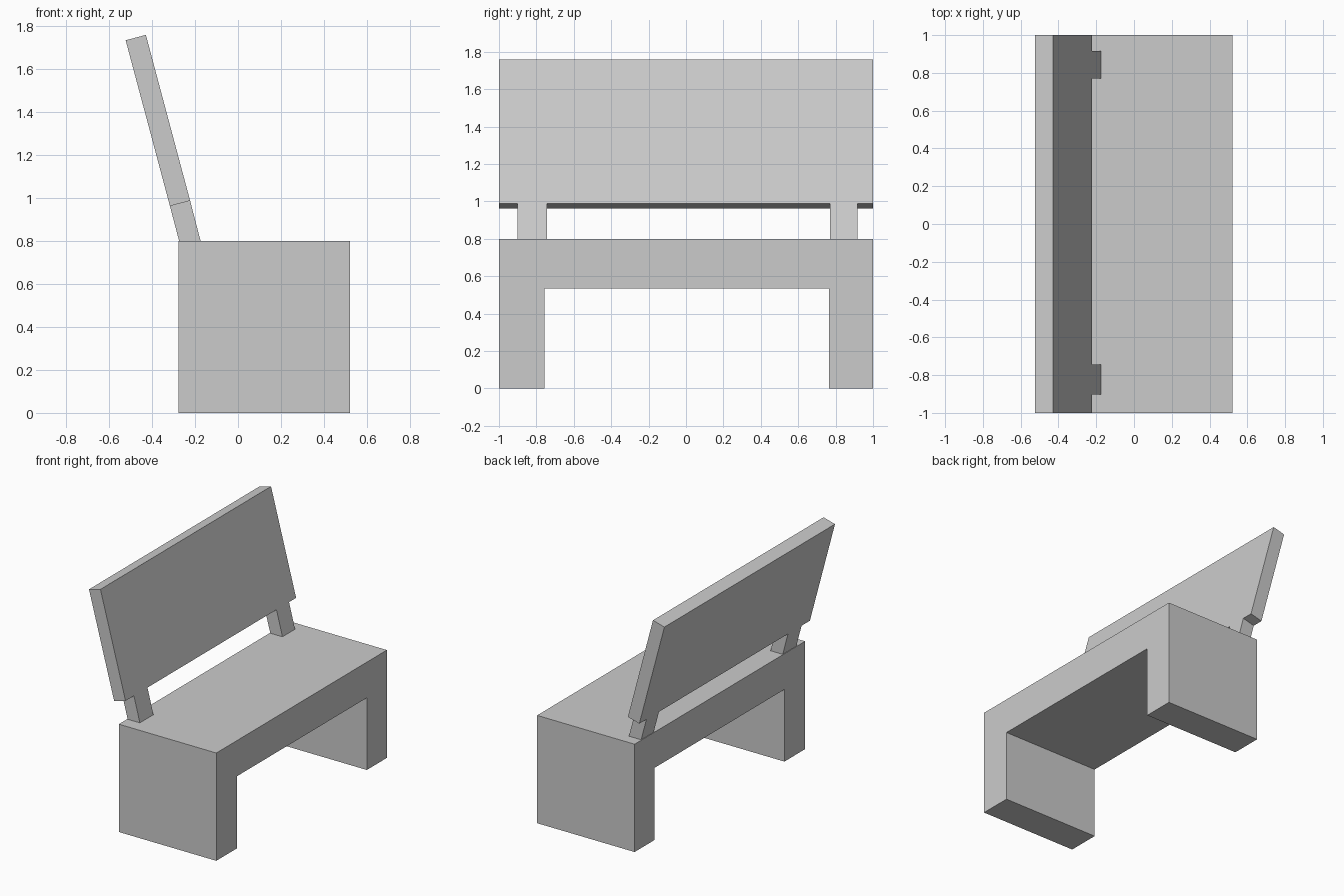
import bpy
import bmesh

if "Cube" in bpy.data.objects:
    bpy.data.objects.remove(bpy.data.objects["Cube"])


def slab(name, outline, front_x, back_x):
    """Join a front and a back copy of a (y, level) outline into a solid.
    front_x / back_x map each level to an (x, z) point."""
    bm = bmesh.new()
    rings = []
    for level_map in (front_x, back_x):
        ring = []
        for y, level in outline:
            x, z = level_map[level]
            ring.append(bm.verts.new((x, y, z)))
        rings.append(ring)
        bm.faces.new(ring)
    n = len(outline)
    for i in range(n):
        j = (i + 1) % n
        bm.faces.new((rings[0][i], rings[0][j], rings[1][j], rings[1][i]))
    bmesh.ops.recalc_face_normals(bm, faces=bm.faces)
    mesh = bpy.data.meshes.new(name)
    bm.to_mesh(mesh)
    bm.free()
    obj = bpy.data.objects.new(name, mesh)
    bpy.context.collection.objects.link(obj)
    return obj


# Seat and the two block legs as one arch
FLOOR, SOFFIT, TOP = 0.0, 0.535, 0.8
levels = (FLOOR, SOFFIT, TOP)
slab("seat_and_legs",
     [(-1, FLOOR), (-0.757, FLOOR), (-0.757, SOFFIT), (0.765, SOFFIT),
      (0.765, FLOOR), (1, FLOOR), (1, TOP), (-1, TOP)],
     {z: (0.522, z) for z in levels},
     {z: (-0.278, z) for z in levels})

# Leaning backrest panel with its two short posts
slab("backrest",
     [(-1, "top"), (1, "top"), (1, "mid"),
      (0.917, "mid"), (0.917, "foot"), (0.77, "foot"), (0.77, "mid"),
      (-0.743, "mid"), (-0.743, "foot"), (-0.902, "foot"), (-0.902, "mid"),
      (-1, "mid")],
     {"foot": (-0.174, 0.8), "mid": (-0.223, 0.988), "top": (-0.429, 1.76)},
     {"foot": (-0.274, 0.8), "mid": (-0.317, 0.963), "top": (-0.523, 1.735)})
